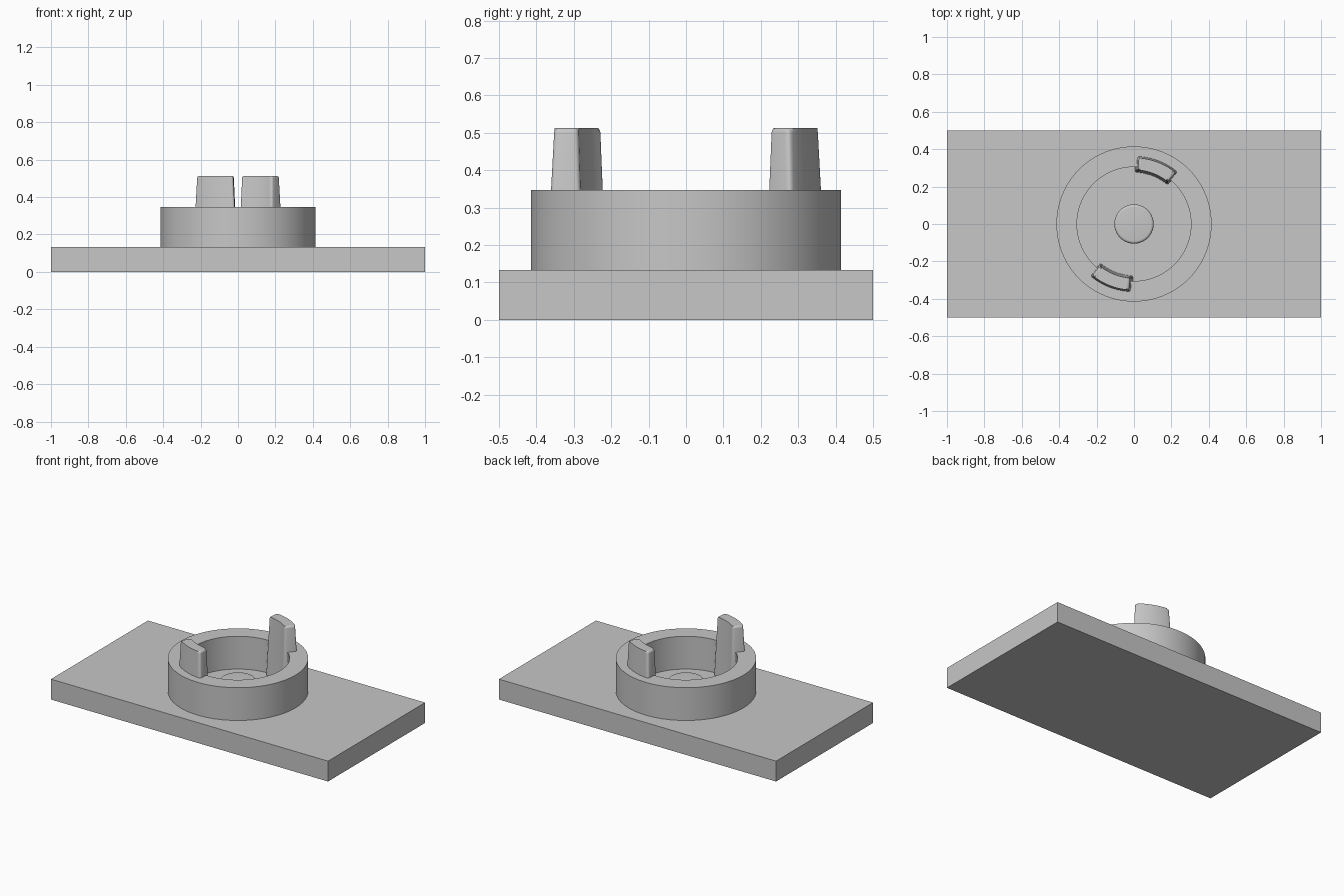
import bpy, bmesh
from math import sin, cos, pi, radians

if "Cube" in bpy.data.objects:
    bpy.data.objects.remove(bpy.data.objects["Cube"], do_unlink=True)

GREY = (0.57, 0.57, 0.57, 1)
grey = bpy.data.materials.new("plain grey")
grey.use_nodes = True
grey.diffuse_color = GREY
grey.node_tree.nodes["Principled BSDF"].inputs["Base Color"].default_value = GREY

BASE_TOP, RING_TOP, BOSS_TOP, TAB_TOP = 0.133, 0.347, 0.21, 0.513


def finish(name, bm, smooth=True):
    bmesh.ops.recalc_face_normals(bm, faces=bm.faces)
    mesh = bpy.data.meshes.new(name)
    bm.to_mesh(mesh)
    bm.free()
    mesh.materials.append(grey)
    obj = bpy.data.objects.new(name, mesh)
    bpy.context.collection.objects.link(obj)
    if smooth:
        bpy.ops.object.select_all(action='DESELECT')
        obj.select_set(True)
        bpy.context.view_layer.objects.active = obj
        bpy.ops.object.shade_smooth_by_angle(angle=radians(35))
    return obj


def lathe(name, profile, closed, steps=96):
    """Spin an (r, z) profile round the z axis."""
    bm = bmesh.new()
    verts = [bm.verts.new((r, 0, z)) for r, z in profile]
    pairs = list(zip(verts, verts[1:]))
    if closed:
        pairs.append((verts[-1], verts[0]))
    edges = [bm.edges.new(p) for p in pairs]
    bmesh.ops.spin(bm, geom=verts + edges, cent=(0, 0, 0), axis=(0, 0, 1),
                   angle=2 * pi, steps=steps, use_merge=True)
    bmesh.ops.remove_doubles(bm, verts=bm.verts, dist=1e-5)
    return finish(name, bm)


def arc_outline(r_in, r_out, a0, a1, n=12):
    angles = [radians(a0 + (a1 - a0) * i / n) for i in range(n + 1)]
    return ([(r_out * cos(a), r_out * sin(a)) for a in angles]
            + [(r_in * cos(a), r_in * sin(a)) for a in reversed(angles)])


def tab(name, turn):
    """Curved, tapered prong with rounded corners and top."""
    low = arc_outline(0.276, 0.373, 49.2 + turn, 88.8 + turn)
    high = arc_outline(0.289, 0.354, 51 + turn, 85.7 + turn)
    bm = bmesh.new()
    bottom = [bm.verts.new((x, y, BASE_TOP)) for x, y in low]
    top = [bm.verts.new((x, y, TAB_TOP)) for x, y in high]
    count = len(top)
    bm.faces.new(bottom)
    bm.faces.new(top)
    for i in range(count):
        j = (i + 1) % count
        bm.faces.new((bottom[i], bottom[j], top[j], top[i]))
    corners = [0, count // 2 - 1, count // 2, count - 1]
    rounded = [bm.edges.get((bottom[i], top[i])) for i in corners]
    rounded += [bm.edges.get((top[i], top[(i + 1) % count])) for i in range(count)]
    bmesh.ops.bevel(bm, geom=rounded, offset=0.012, segments=4, profile=0.5,
                    affect='EDGES', clamp_overlap=True)
    return finish(name, bm)


# Base plate
bm = bmesh.new()
bmesh.ops.create_cube(bm, size=1)
for v in bm.verts:
    v.co = (v.co.x * 2, v.co.y, (v.co.z + 0.5) * BASE_TOP)
finish("base_plate", bm, smooth=False)

# Round collar
lathe("collar", [(0.305, BASE_TOP), (0.415, BASE_TOP),
                 (0.415, RING_TOP), (0.305, RING_TOP)], True)

# Central boss with a rounded rim
R, F = 0.105, 0.014
rim = [(R - F + F * cos(a), BOSS_TOP - F + F * sin(a))
       for a in (i * pi / 10 for i in range(6))]
lathe("centre_boss", [(R, BASE_TOP)] + rim + [(0, BOSS_TOP)], False)

# Opposed prongs
for name, turn in (("back_prong", 0), ("front_prong", 180)):
    tab(name, turn)
